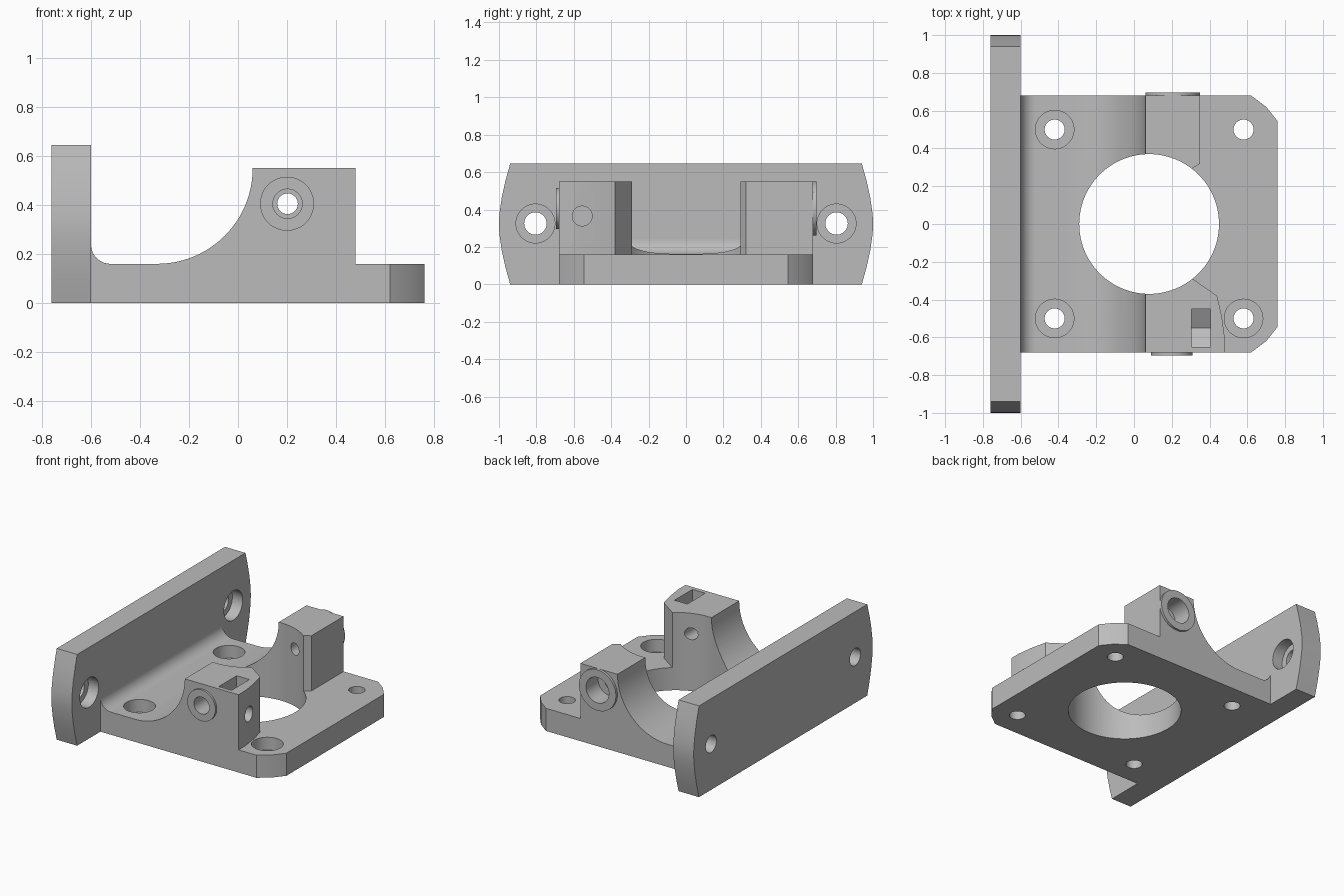
import bpy, bmesh
from math import sin, cos, radians

if "Cube" in bpy.data.objects:
    bpy.data.objects.remove(bpy.data.objects["Cube"], do_unlink=True)

GREY = 0.5
grey = bpy.data.materials.new("plain grey")
grey.use_nodes = True
grey.diffuse_color = (GREY, GREY, GREY, 1)
grey.node_tree.nodes["Principled BSDF"].inputs["Base Color"].default_value = (GREY, GREY, GREY, 1)


def arc(cx, cy, r, start, end, steps=16):
    angles = [radians(start + (end - start) * i / steps) for i in range(steps + 1)]
    return [(cx + r * cos(a), cy + r * sin(a)) for a in angles]


def prism(name, points, axis, lo, hi):
    """Extrude a closed 2D outline along one axis."""
    place = {"x": lambda u, v, d: (d, u, v),
             "y": lambda u, v, d: (u, d, v),
             "z": lambda u, v, d: (u, v, d)}[axis]
    bm = bmesh.new()
    near = [bm.verts.new(place(u, v, lo)) for u, v in points]
    far = [bm.verts.new(place(u, v, hi)) for u, v in points]
    bm.faces.new(near)
    bm.faces.new(far)
    for i in range(len(points)):
        j = (i + 1) % len(points)
        bm.faces.new((near[i], near[j], far[j], far[i]))
    bmesh.ops.recalc_face_normals(bm, faces=bm.faces)
    mesh = bpy.data.meshes.new(name)
    bm.to_mesh(mesh)
    bm.free()
    mesh.materials.append(grey)
    obj = bpy.data.objects.new(name, mesh)
    bpy.context.collection.objects.link(obj)
    return obj


def rod(name, u, v, r, axis, lo, hi, sides=48):
    return prism(name, arc(u, v, r, 0, 360, sides)[:-1], axis, lo, hi)


def combine(target, tool, operation="DIFFERENCE"):
    """Apply a boolean and discard the tool."""
    mod = target.modifiers.new("boolean", "BOOLEAN")
    mod.operation, mod.solver, mod.object = operation, "EXACT", tool
    bpy.context.view_layer.objects.active = target
    bpy.ops.object.modifier_apply(modifier=mod.name)
    bpy.data.objects.remove(tool, do_unlink=True)


# Base and clamp: one side profile with fillet and sweeping arc
profile = [(-0.60, 0), (0.76, 0), (0.76, 0.55)]
profile += arc(-0.33, 0.55, 0.39, 0, -90, 24)
profile += arc(-0.52, 0.24, 0.08, -90, -180, 12)
base = prism("base_with_clamp", profile, "y", -0.68, 0.68)

# Clear the material around the two clamp blocks
clearance = [(0.25, -0.25), (0.31, -0.29), (0.44, -0.38), (0.465, -0.49), (0.48, -0.6),
             (0.48, -0.8), (0.9, -0.8), (0.9, 0.8), (0.35, 0.8),
             (0.35, 0.32), (0.31, 0.295), (0.25, 0.25)]
combine(base, prism("clearance", clearance, "z", 0.16, 0.8))

# Clipped outer corners
for s in (-1, 1):
    corner = [(0.62, 0.68), (0.70, 0.62), (0.76, 0.545), (0.9, 0.4), (0.9, 0.8), (0.62, 0.8)]
    combine(base, prism("corner", [(x, s * y) for x, y in corner], "z", -0.1, 0.8))

# Clamp bosses
combine(base, rod("front_boss", 0.20, 0.405, 0.11, "y", -0.695, -0.6), "UNION")
combine(base, rod("back_boss", 0.205, 0.405, 0.1445, "y", 0.6, 0.697), "UNION")

# Large central opening
combine(base, rod("opening", 0.08, 0, 0.37, "z", -0.1, 0.8, 96))

# Mounting holes, three of them counterbored
for x, y, bored in ((-0.42, -0.5, True), (-0.42, 0.5, True), (0.58, -0.5, True), (0.58, 0.5, False)):
    combine(base, rod("screw_hole", x, y, 0.053, "z", -0.1, 0.3))
    if bored:
        combine(base, rod("counterbore", x, y, 0.102, "z", 0.07, 0.4))

# Clamp screw bore with wider mouths
combine(base, rod("clamp_bore", 0.202, 0.405, 0.042, "y", -0.9, 0.9))
combine(base, rod("front_mouth", 0.202, 0.405, 0.06, "y", -0.9, -0.55))
combine(base, rod("back_mouth", 0.205, 0.405, 0.09, "y", 0.56, 0.9))

# Set screw hole and pointed nut pocket
combine(base, rod("set_screw_hole", -0.555, 0.365, 0.053, "x", 0.28, 0.6))
pocket = [(-0.65, 0.7), (-0.65, 0.307), (-0.55, 0.25), (-0.45, 0.307), (-0.45, 0.7)]
combine(base, prism("nut_pocket", pocket, "x", 0.305, 0.405))

# Mounting wall with bowed ends
end = [(0.94, 0), (0.965, 0.09), (0.985, 0.18), (0.998, 0.27), (1.0, 0.322)]
right_end = end + [(y, 0.645 - z) for y, z in reversed(end[:-1])]
outline = right_end + [(-y, z) for y, z in reversed(right_end)]
wall = prism("mounting_wall", outline, "x", -0.76, -0.60)
for y in (-0.805, 0.805):
    combine(wall, rod("wall_hole", y, 0.325, 0.06, "x", -0.9, -0.5))
    combine(wall, rod("wall_counterbore", y, 0.325, 0.104, "x", -0.68, -0.5))

# Smooth the curved surfaces, keep the edges crisp
bpy.ops.object.select_all(action="DESELECT")
for obj in (base, wall):
    obj.select_set(True)
bpy.context.view_layer.objects.active = base
bpy.ops.object.shade_smooth_by_angle(angle=radians(20))
